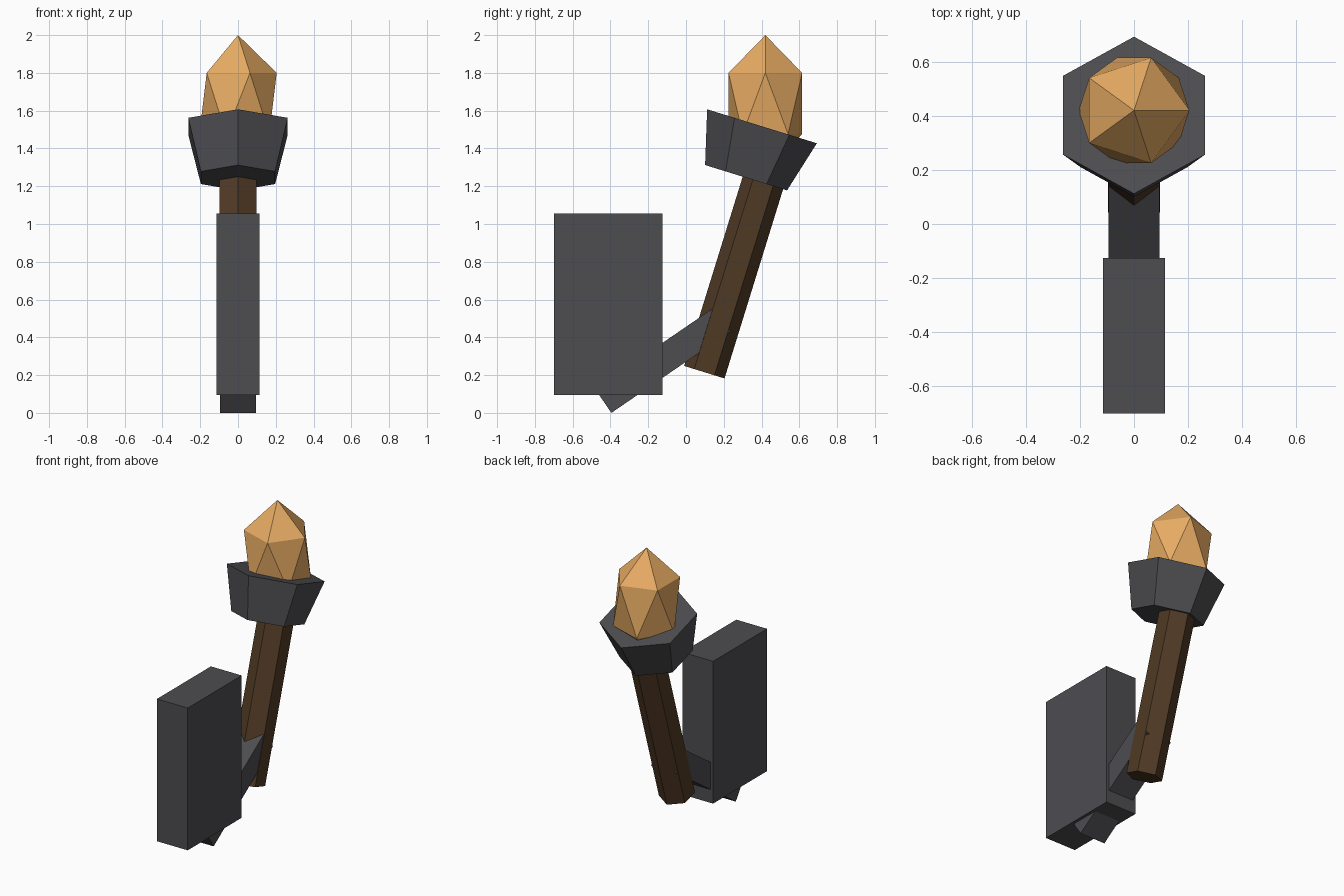
import bpy, math
from mathutils import Vector

if "Cube" in bpy.data.objects:
    bpy.data.objects.remove(bpy.data.objects["Cube"])

def material(name, rgb):
    m = bpy.data.materials.new(name)
    m.diffuse_color = (*rgb, 1)
    m.use_nodes = True
    m.node_tree.nodes["Principled BSDF"].inputs["Base Color"].default_value = m.diffuse_color
    return m

iron = material("dark iron", (0.075, 0.075, 0.083))
wood = material("dark wood", (0.080, 0.042, 0.018))
fire = material("flame orange", (0.80, 0.41, 0.125))

TILT = math.radians(17.2)                       # torch leans towards +y
AXIS = Vector((0, math.sin(TILT), math.cos(TILT)))

def finish(name, mat):
    ob = bpy.context.object
    ob.name = ob.data.name = name
    ob.data.materials.append(mat)
    return ob

def box(name, centre, size, angle, mat):
    bpy.ops.mesh.primitive_cube_add(size=1, location=centre, rotation=(angle, 0, 0))
    bpy.context.object.scale = size
    return finish(name, mat)

def leaning_hexagon(name, base, r1, r2, length, mat):
    bpy.ops.mesh.primitive_cone_add(vertices=6, radius1=r1, radius2=r2, depth=length,
                                    location=Vector(base) + AXIS * length / 2,
                                    rotation=(-TILT, 0, 0))
    return finish(name, mat)

# wall plate
box("wall_plate", (0, -0.4125, 0.575), (0.23, 0.575, 0.96), 0, iron)

# slanted bracket arm, placed from its lowest corner
a = math.radians(34.4)
length, thick = 0.765, 0.153
along = Vector((0, math.cos(a), math.sin(a)))
up = Vector((0, -math.sin(a), math.cos(a)))
corner = Vector((0, -0.395, 0.0))
box("bracket_arm", corner + along * length / 2 + up * thick / 2,
    (0.19, length, thick), a, iron)

# wooden handle and iron cup
leaning_hexagon("handle", (0, 0.097, 0.2155), 0.112, 0.112, 1.16, wood)
leaning_hexagon("cup", (0, 0.318, 1.245), 0.227, 0.304, 0.285, iron)

# faceted flame
bpy.ops.mesh.primitive_ico_sphere_add(subdivisions=1, radius=1, location=(0, 0.42, 1.638))
bpy.context.object.scale = (0.229, 0.229, 0.362)
finish("flame", fire)
